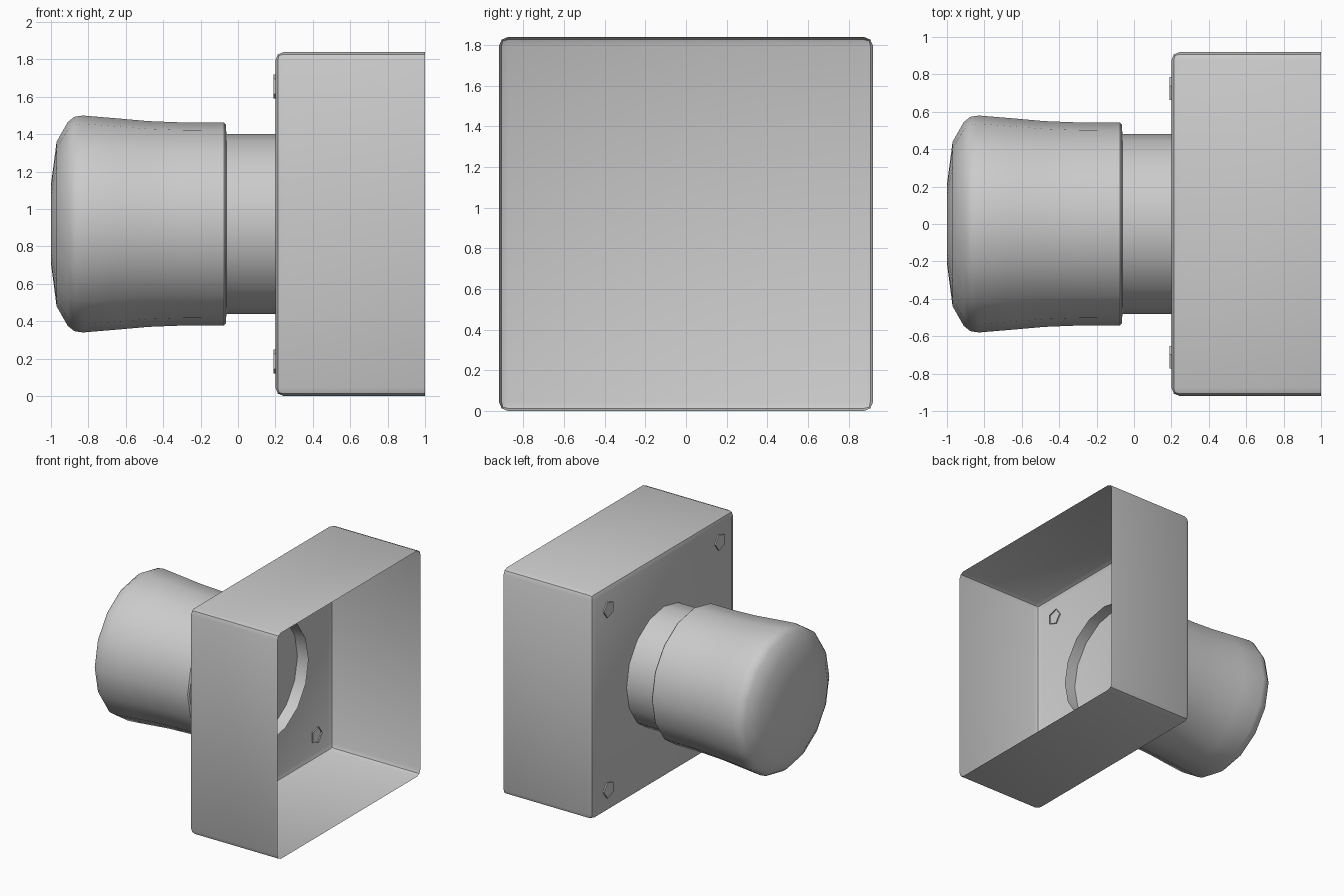
import bpy, bmesh, math

if "Cube" in bpy.data.objects:
    bpy.data.objects.remove(bpy.data.objects["Cube"])

CZ = 0.92  # height of the knob axis


def finish(bm, name, angle=35):
    bmesh.ops.recalc_face_normals(bm, faces=bm.faces[:])
    mesh = bpy.data.meshes.new(name)
    bm.to_mesh(mesh)
    bm.free()
    ob = bpy.data.objects.new(name, mesh)
    bpy.context.collection.objects.link(ob)
    bpy.ops.object.select_all(action='DESELECT')
    ob.select_set(True)
    bpy.context.view_layer.objects.active = ob
    bpy.ops.object.shade_smooth_by_angle(angle=math.radians(angle))
    return ob


def lathe_x(name, profile, sides, y=0.0, z=CZ, cap=False):
    """Turn (x, radius) points around an axis along x."""
    bm = bmesh.new()
    rings = []
    for x, r in profile:
        ring = []
        for i in range(sides):
            a = 2 * math.pi * i / sides
            ring.append(bm.verts.new((x, y + r * math.cos(a), z + r * math.sin(a))))
        rings.append(ring)
    for a, b in zip(rings, rings[1:]):
        for i in range(sides):
            j = (i + 1) % sides
            bm.faces.new((a[i], a[j], b[j], b[i]))
    if cap:
        bm.faces.new(rings[0])
    return finish(bm, name)


# Housing: thin box, open towards +x, with rounded edges
bm = bmesh.new()
bmesh.ops.create_cube(bm, size=1)
for v in bm.verts:
    v.co = (0.6 + v.co.x * 0.8, v.co.y * 1.84, CZ + v.co.z * 1.84)
back = [f for f in bm.faces if f.calc_center_median().x > 0.99]
bmesh.ops.delete(bm, geom=back, context='FACES_ONLY')
edges = [e for e in bm.edges if not e.is_boundary]
bmesh.ops.bevel(bm, geom=edges, offset=0.045, segments=2, profile=0.5, affect='EDGES')
finish(bm, "housing")

# Neck: open tube passing through the housing plate
lathe_x("neck", [(-0.07, 0.48), (0.30, 0.48)], 16)

# Push knob with flared, domed head
lathe_x("knob", [(-1.0, 0.21), (-0.97, 0.44), (-0.91, 0.545), (-0.875, 0.573),
                 (-0.83, 0.58), (-0.65, 0.565), (-0.48, 0.55), (-0.30, 0.543),
                 (-0.075, 0.542), (-0.065, 0.532), (-0.062, 0.48)], 16, cap=True)

# Four corner screws
for sy, ny in ((-1, "left"), (1, "right")):
    for sz, nz in ((-1, "lower"), (1, "upper")):
        lathe_x(f"screw_{nz}_{ny}", [(0.19, 0.067), (0.21, 0.067)], 5,
                y=sy * 0.718, z=CZ + sz * 0.735, cap=True)
